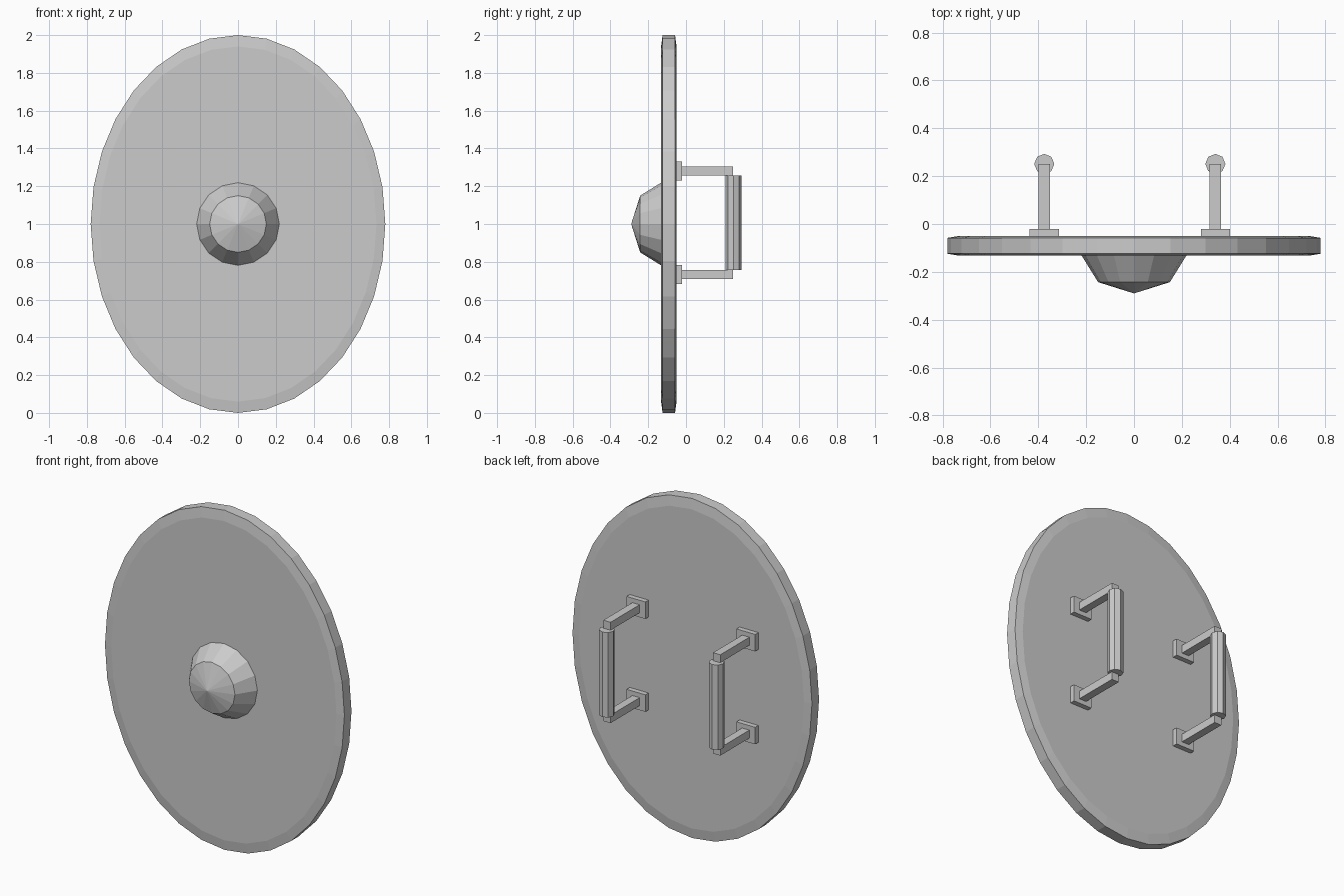
import bpy
import bmesh
from math import sin, cos, tau

cube = bpy.data.objects.get("Cube")
if cube:
    bpy.data.objects.remove(cube, do_unlink=True)

grey = bpy.data.materials.new("light_grey")
grey.use_nodes = True
colour = (0.6, 0.6, 0.6, 1)
grey.diffuse_color = colour
grey.node_tree.nodes["Principled BSDF"].inputs["Base Color"].default_value = colour


def finish(name, bm):
    bmesh.ops.recalc_face_normals(bm, faces=bm.faces)
    mesh = bpy.data.meshes.new(name)
    bm.to_mesh(mesh)
    bm.free()
    mesh.materials.append(grey)
    obj = bpy.data.objects.new(name, mesh)
    bpy.context.collection.objects.link(obj)
    return obj


def lathe(name, profile, sides, rx=1.0, tip=None):
    """Stack of rings facing the front, given as (radius, y), centred at z = 1."""
    bm = bmesh.new()
    rings = [[bm.verts.new((r * rx * sin(i * tau / sides), y, 1 + r * cos(i * tau / sides)))
              for i in range(sides)] for r, y in profile]
    for a, b in zip(rings, rings[1:]):
        for i in range(sides):
            j = (i + 1) % sides
            bm.faces.new((a[i], a[j], b[j], b[i]))
    bm.faces.new(rings[0])
    if tip is None:
        bm.faces.new(rings[-1])
    else:
        point = bm.verts.new((0, tip, 1))
        for i in range(sides):
            bm.faces.new((rings[-1][i], rings[-1][(i + 1) % sides], point))
    return finish(name, bm)


def box(name, centre, size):
    bm = bmesh.new()
    bmesh.ops.create_cube(bm, size=1)
    bmesh.ops.scale(bm, vec=size, verts=bm.verts)
    bmesh.ops.translate(bm, vec=centre, verts=bm.verts)
    return finish(name, bm)


def rod(name, centre, radius, length, sides=8):
    bm = bmesh.new()
    bmesh.ops.create_cone(bm, cap_ends=True, segments=sides, radius1=radius,
                          radius2=radius, depth=length)
    bmesh.ops.translate(bm, vec=centre, verts=bm.verts)
    return finish(name, bm)


# Oval body with a shallow bevelled rim
lathe("shield_body", [(0.94, -0.05), (1, -0.058), (1, -0.124), (0.94, -0.132)], 32, rx=0.78)

# Pointed boss on the front
lathe("front_boss", [(0.22, -0.13), (0.15, -0.243)], 16, tip=-0.29)

# Two handles on the back
for side, x in (("right", -0.375), ("left", 0.34)):
    rod(side + "_grip", (x, 0.251, 1.006), 0.042, 0.5)
    for level, z in (("lower", 0.733), ("upper", 1.28)):
        box(f"{side}_{level}_arm", (x, 0.11, z), (0.047, 0.28, 0.047))
        box(f"{side}_{level}_mount", (x, -0.038, z), (0.122, 0.035, 0.1))
